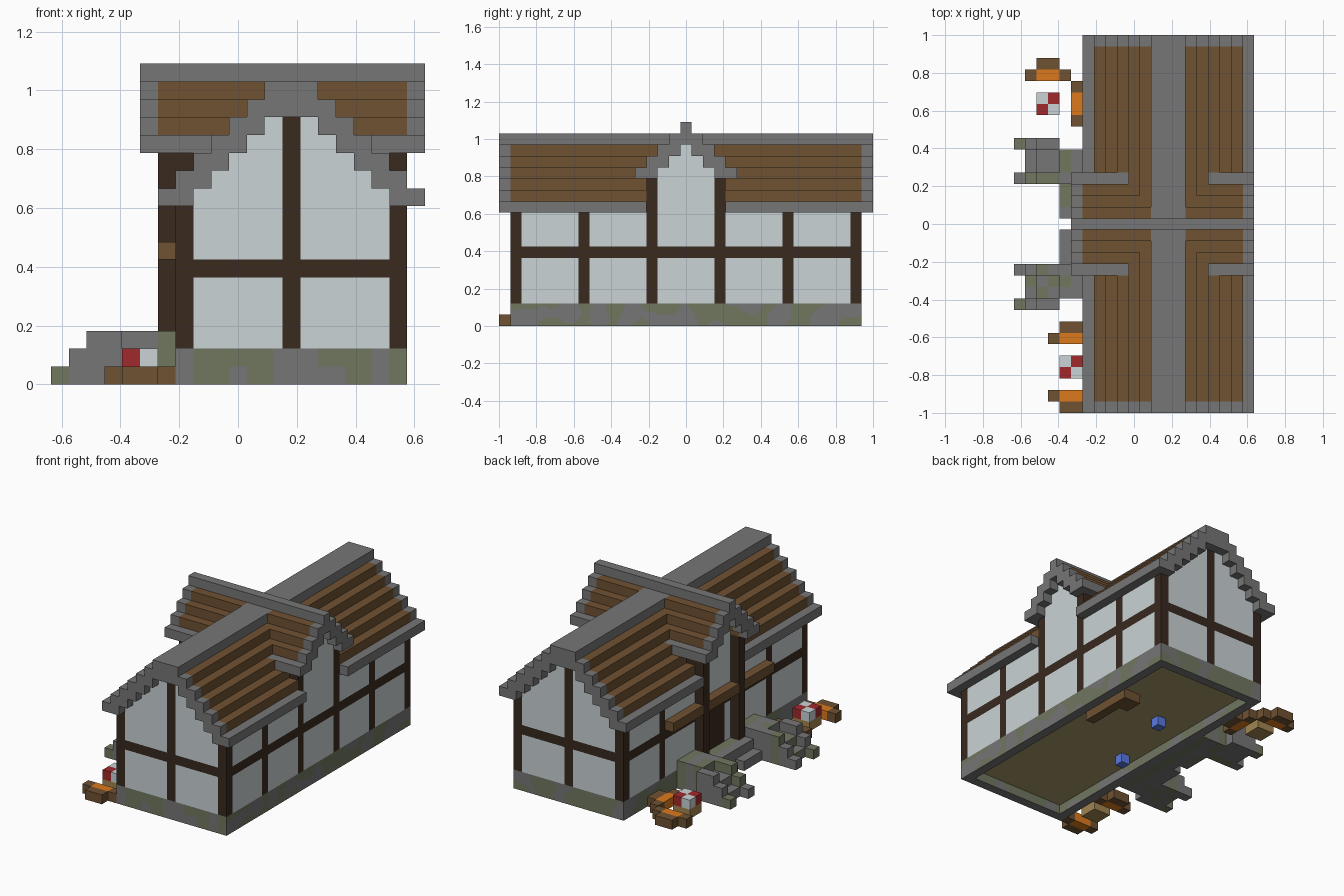
import bpy, bmesh
from mathutils import Vector, noise

if "Cube" in bpy.data.objects:
    bpy.data.objects.remove(bpy.data.objects["Cube"], do_unlink=True)

U = 2 / 33                      # block size
ORIGIN = Vector((-10.5, -16.5, 0))

COLOURS = {
    "stone": "767676", "moss": "70775f", "plaster": "cad3d5",
    "dark_timber": "39291f", "roof_wood": "705232", "orange": "dc7a1c",
    "red": "a0292c", "blue": "5a78e0", "floor_earth": "a8976a", "tan_wood": "a08550",
}


def linear(h):
    c = int(h, 16) / 255
    return c / 12.92 if c <= 0.04045 else ((c + 0.055) / 1.055) ** 2.4


MATS, NAMES = [], list(COLOURS)
for name, code in COLOURS.items():
    m = bpy.data.materials.new(name)
    rgba = [linear(code[n:n + 2]) for n in (0, 2, 4)] + [1]
    m.use_nodes = True
    m.diffuse_color = rgba
    bsdf = m.node_tree.nodes["Principled BSDF"]
    bsdf.inputs["Base Color"].default_value = rgba
    bsdf.inputs["Roughness"].default_value = 0.9
    MATS.append(m)

cells = {}                      # block position -> (part, colour)


def span(r):
    return range(r, r + 1) if isinstance(r, int) else range(r[0], r[1] + 1)


def fill(part, colour, xs, ys, zs):
    for i in span(xs):
        for j in span(ys):
            for k in span(zs):
                cells[i, j, k] = (part, colour)


def clear(xs, ys, zs):
    for i in span(xs):
        for j in span(ys):
            for k in span(zs):
                cells.pop((i, j, k), None)


def main_under(i):
    return max(10, min(15, 16 - abs(i - 13)))


def cross_under(j):
    return max(13, 16 - abs(j - 16))


# Foundation ring and floor
fill("foundation", "stone", (7, 19), (1, 31), (0, 1))
clear((8, 18), (2, 30), (0, 1))
fill("floor", "floor_earth", (8, 18), (2, 30), 1)
fill("floor_beam", "roof_wood", 17, (18, 23), 0)
fill("floor_beam", "roof_wood", 16, (22, 23), 0)
fill("floor_stud", "blue", 11, 21, 0)
fill("floor_stud", "blue", 9, 13, 0)

# Gable walls with timber frame
for y in (1, 31):
    for x in range(7, 20):
        post = x in (7, 13, 19)
        fill("timber_frame" if post else "gable_wall",
             "dark_timber" if post else "plaster", x, y, (2, main_under(x) - 1))
    fill("timber_frame", "dark_timber", (7, 19), y, 6)

# Long walls with timber frame
for x in (7, 19):
    fill("long_wall", "plaster", x, (2, 30), (2, 9))
    fill("timber_frame", "dark_timber", x, (1, 31), 6)
    for y in range(1, 32, 6):
        fill("timber_frame", "dark_timber", x, y, (2, 9))

# Main stepped roof
for x in range(6, 21):
    layers = (main_under(x), min(16, 17 - abs(x - 13)))
    wood = 2 <= abs(x - 13) <= 6
    fill("main_roof", "roof_wood" if wood else "stone", x, (0, 32), layers)
    for y in (0, 32):
        fill("main_roof_trim", "stone", x, y, layers)

# Cross bay walls, cutting through the eaves
for x, cut in ((7, (6, 7)), (19, (19, 20))):
    clear(cut, (13, 19), (10, 12))
    for y in range(14, 19):
        fill("bay_wall", "plaster", x, y, (10, cross_under(y) - 1))
    for y in (13, 19):
        fill("bay_post", "dark_timber", x, y, (10, 12))
for y in (13, 19):
    fill("porch_post", "dark_timber", 6, y, (2, 12))

# Cross stepped roof
for y in range(12, 21):
    e = abs(y - 16)
    layers = (cross_under(y), 17 - e)
    wood = 1 <= e <= 3
    fill("cross_roof", "roof_wood" if wood else "stone", (6, 19), y, layers)
    for x in (5, 20):
        fill("cross_roof_trim", "stone", x, y, layers)
fill("main_ridge", "stone", (12, 14), (0, 32), (15, 16))

# Window boxes, door and its lintel shelf
for ys in ((8, 12), (14, 18), (20, 24)):
    fill("window_box", "roof_wood", 6, ys, 7)
fill("door", "dark_timber", 7, (15, 17), (2, 5))

# Stone stair walls on both sides of the entrance, with mossy columns
MOSSY = {(0, 23), (1, 20), (2, 20), (3, 20), (4, 18), (4, 19), (4, 21), (4, 22),
         (0, 9), (1, 11), (2, 12), (3, 11), (2, 10), (4, 11)}


def stone(x, y, height):
    for yy in (y, 32 - y):
        mossy = (x, yy) in MOSSY or x == 6
        fill("stair_wall", "moss" if mossy else "stone", x, yy, (0, height - 1))


for y in range(20, 24):
    outer = y in (20, 23)
    if outer:
        stone(0, y, 1)
    stone(1, y, 2 if outer else 1)
    for x in (2, 3):
        stone(x, y, 3 if outer else 2)
for y in range(20, 23):
    for x in (4, 5, 6):
        stone(x, y, 3)
for y in (17, 18, 19):
    stone(4, y, 1)
for y in range(16, 20):
    stone(5, y, 2)
    stone(6, y, 2)


# Chequered tables
def table(x, y):
    fill("table_base", "tan_wood", (x, x + 1), (y, y + 1), 0)
    for a in (0, 1):
        for b in (0, 1):
            fill("table_top", "red" if a == b else "plaster", x + a, y + b, 1)


table(2, 26)
table(4, 3)

# Cushioned benches: seat, arms and back
fill("bench_seat", "orange", (2, 3), 29, 0)
fill("bench_frame", "roof_wood", 1, 29, 0)
fill("bench_frame", "roof_wood", 4, 29, 0)
fill("bench_frame", "roof_wood", (2, 3), 30, 0)
fill("bench_seat", "orange", 5, (26, 27), 0)
for y in (25, 28):
    fill("bench_frame", "roof_wood", 5, y, 0)
fill("bench_frame", "roof_wood", 6, (26, 27), 0)
for seat, back in ((6, 7), (1, 0)):
    fill("bench_seat", "orange", (4, 5), seat, 0)
    fill("bench_frame", "roof_wood", (4, 5), back, 0)
    for x in (3, 6):
        fill("bench_frame", "roof_wood", x, seat, 0)


# Moss on the foundation: set patches on the front, scattered elsewhere
def moss_patch(c, n):
    if n.y < -0.5 and c.y < -0.9:
        low = c.z < U
        return (-0.155 < c.x < 0.12 and not (low and abs(c.x) < 0.03)
                or (0.36 if low else 0.28) < c.x < 0.45 or c.x > 0.515)
    return n.z > -0.5 and noise.noise(c * 8) > -0.03


# Turn the blocks of each part into a mesh of exposed faces
for part in dict.fromkeys(p for p, c in cells.values()):
    bm = bmesh.new()
    for pos, (p, colour) in cells.items():
        if p != part:
            continue
        centre = Vector(pos) + ORIGIN + Vector((0.5, 0.5, 0.5))
        for axis in range(3):
            for sign in (-1, 1):
                n, a, b = Vector(), Vector(), Vector()
                n[axis], a[(axis + 1) % 3], b[(axis + 2) % 3] = sign, sign, 1
                if tuple(int(q + w) for q, w in zip(pos, n)) in cells:
                    continue
                corners = (-a - b, a - b, a + b, b - a)
                face = bm.faces.new([bm.verts.new((centre + (n + c) / 2) * U)
                                     for c in corners])
                face.material_index = NAMES.index(colour)
    bmesh.ops.remove_doubles(bm, verts=bm.verts, dist=U / 100)
    if part == "foundation":
        bmesh.ops.subdivide_edges(bm, edges=bm.edges, cuts=3, use_grid_fill=True)
        bm.normal_update()
        for f in bm.faces:
            if moss_patch(f.calc_center_median(), f.normal):
                f.material_index = NAMES.index("moss")
    me = bpy.data.meshes.new(part)
    bm.to_mesh(me)
    bm.free()
    for m in MATS:
        me.materials.append(m)
    bpy.context.collection.objects.link(bpy.data.objects.new(part, me))
